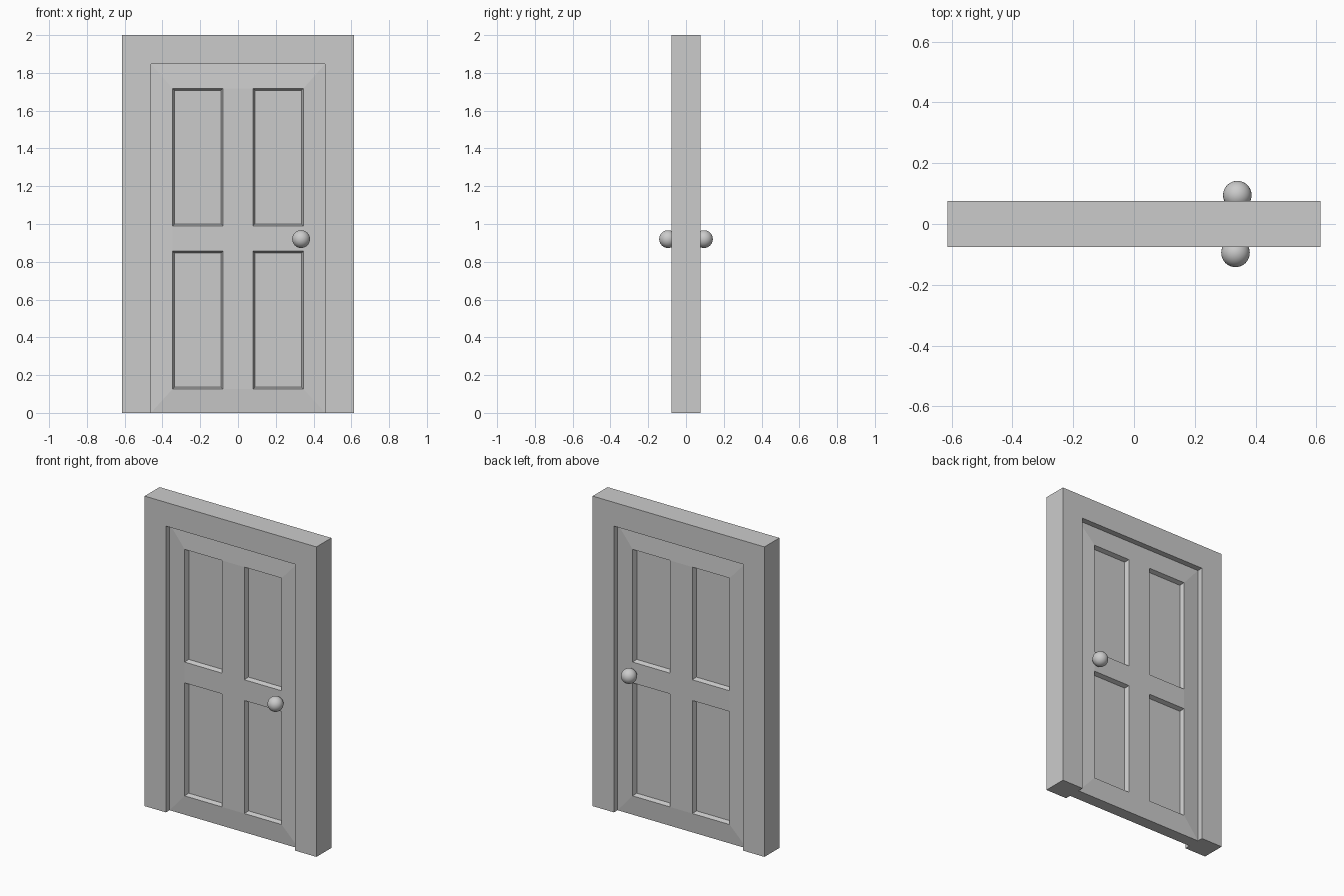
import bpy, bmesh

if "Cube" in bpy.data.objects:
    bpy.data.objects.remove(bpy.data.objects["Cube"])

def finish(bm, name):
    mesh = bpy.data.meshes.new(name)
    bm.to_mesh(mesh)
    bm.free()
    ob = bpy.data.objects.new(name, mesh)
    bpy.context.collection.objects.link(ob)
    return ob

W, H = 0.613, 2.0            # frame half width, height
OW, OH = 0.461, 1.847        # opening half width, height
DEPTH = 0.076                # frame half depth
EDGE_Y, FACE_Y = 0.039, 0.049  # door half thickness at rim and at raised centre

# Door frame: upside-down U profile extruded through its depth
bm = bmesh.new()
profile = [(-W, 0), (-OW, 0), (-OW, OH), (OW, OH), (OW, 0), (W, 0), (W, H), (-W, H)]
face = bm.faces.new([bm.verts.new((x, -DEPTH, z)) for x, z in profile])
new = bmesh.ops.extrude_face_region(bm, geom=[face])["geom"]
bmesh.ops.translate(bm, vec=(0, 2 * DEPTH, 0),
                    verts=[v for v in new if isinstance(v, bmesh.types.BMVert)])
if not face.is_valid or len(bm.faces) < 10:
    bm.faces.new([v for v in bm.verts if v.co.y < 0])
bmesh.ops.recalc_face_normals(bm, faces=bm.faces[:])
finish(bm, "door_frame")

# Door leaf: front half with stiles, rails and four sunk panels, mirrored to the back
bm = bmesh.new()
xs = [-0.346, -0.08, 0.08, 0.346]
zs = [0.127, 0.856, 0.99, 1.717]
g = [[bm.verts.new((x, -FACE_Y, z)) for x in xs] for z in zs]
panels = []
for j in range(3):
    for i in range(3):
        f = bm.faces.new((g[j][i], g[j][i + 1], g[j + 1][i + 1], g[j + 1][i]))
        if i != 1 and j != 1:
            panels.append(f)

# Gently sloped rim with mitred corners, and the door edge
outer = [(-OW, 0), (OW, 0), (OW, OH), (-OW, OH)]
rim = [bm.verts.new((x, -EDGE_Y, z)) for x, z in outer]
mid = [bm.verts.new((x, 0, z)) for x, z in outer]
inner = [g[0], [r[3] for r in g], g[3][::-1], [r[0] for r in g][::-1]]
for k in range(4):
    n = (k + 1) % 4
    bm.faces.new([rim[k], rim[n]] + inner[k][::-1])
    bm.faces.new((mid[k], mid[n], rim[n], rim[k]))
bm.normal_update()
bmesh.ops.inset_individual(bm, faces=panels, thickness=0.013, depth=-0.028)
door = finish(bm, "door_leaf")
mirror = door.modifiers.new("both_sides", 'MIRROR')
mirror.use_axis = (False, True, False)

# Round knobs on both sides
for name, x, y in (("front_knob", 0.334, -0.095), ("back_knob", 0.34, 0.095)):
    bpy.ops.mesh.primitive_uv_sphere_add(segments=32, ring_count=16, radius=0.047,
                                         location=(x, y, 0.92))
    bpy.context.object.name = name
    bpy.ops.object.shade_smooth()
